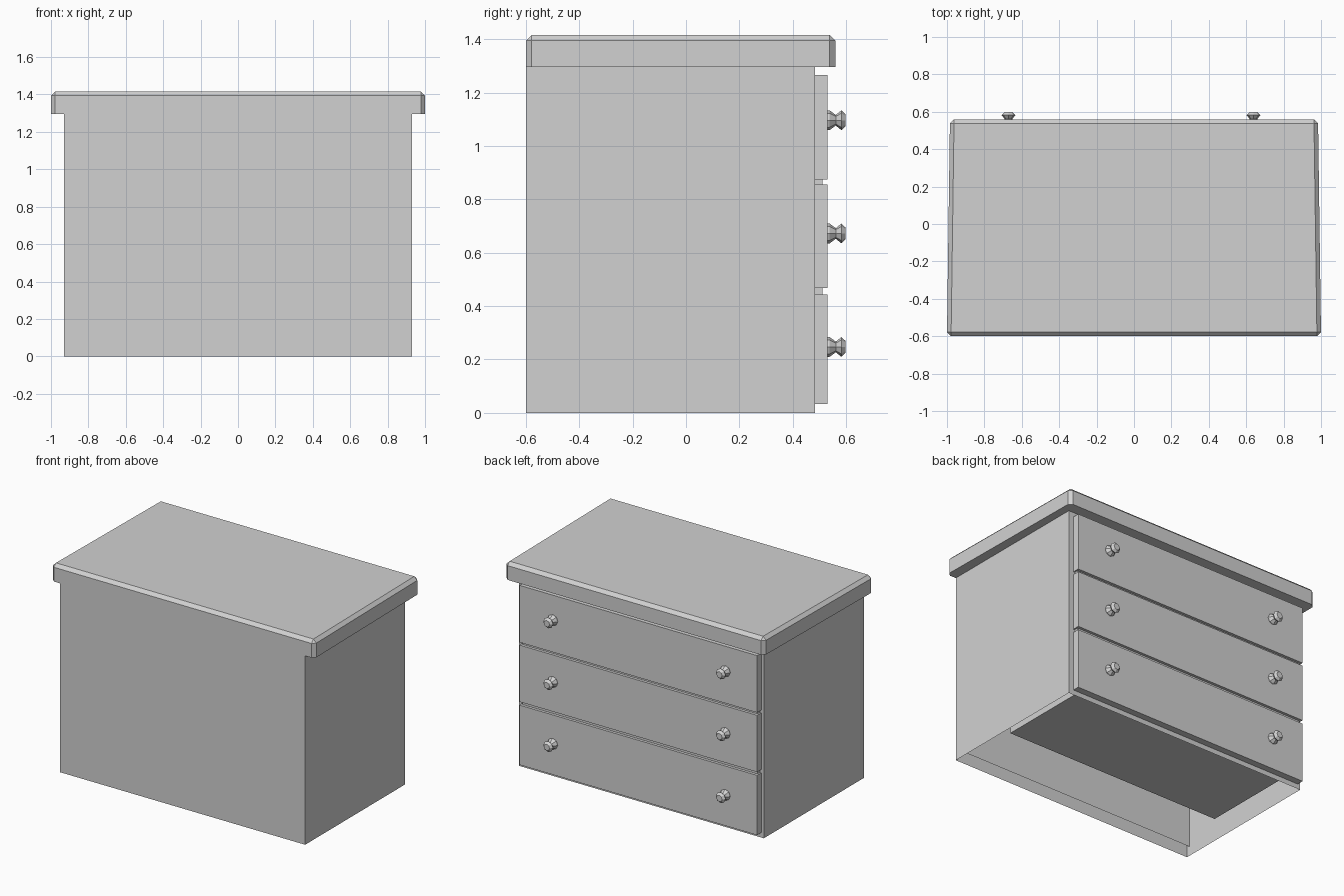
import bpy, bmesh, math
from mathutils import Matrix

cube = bpy.data.objects.get("Cube")
if cube:
    bpy.data.objects.remove(cube, do_unlink=True)

grey = bpy.data.materials.new("light_grey")
grey.use_nodes = True
COLOUR = (0.64, 0.64, 0.64, 1)
grey.diffuse_color = COLOUR
grey.node_tree.nodes["Principled BSDF"].inputs["Base Color"].default_value = COLOUR


def finish(name, bm):
    mesh = bpy.data.meshes.new(name)
    bm.to_mesh(mesh)
    bm.free()
    mesh.materials.append(grey)
    obj = bpy.data.objects.new(name, mesh)
    bpy.context.collection.objects.link(obj)
    return obj


def box_mesh(x, y, z):
    """Box spanning the given (low, high) ranges."""
    bm = bmesh.new()
    bmesh.ops.create_cube(bm, size=1)
    for v in bm.verts:
        v.co = [r[0] if c < 0 else r[1] for c, r in zip(v.co, (x, y, z))]
    return bm


def box(name, x, y, z):
    return finish(name, box_mesh(x, y, z))


def open_box(name, x, y, z):
    """Thin-skinned box without its bottom face."""
    bm = box_mesh(x, y, z)
    bm.normal_update()
    bottom = [f for f in bm.faces if f.normal.z < -0.9]
    bmesh.ops.delete(bm, geom=bottom, context='FACES_ONLY')
    return finish(name, bm)


# Cabinet shell, open underneath, with a slightly inset lining
open_box("cabinet_body", (-0.93, 0.93), (-0.6, 0.484), (0, 1.296))
lining = open_box("cabinet_lining", (-0.924, 0.924), (-0.57, 0.478), (0.06, 1.28))
lining.data.flip_normals()

# Tapered top with chamfered upper edges and corners
bm = box_mesh((-1, 1), (-0.6, 0.56), (1.296, 1.416))
for v in bm.verts:
    if v.co.y > 0:
        v.co.x *= 0.984
edges = [e for e in bm.edges if max(v.co.z for v in e.verts) > 1.4]
bmesh.ops.bevel(bm, geom=edges, offset=0.022, segments=1,
                affect='EDGES', profile=0.5)
finish("table_top", bm)


def knob(name, x, z):
    """Eight-sided turned knob pointing along +y."""
    profile = [(0.528, 0.037), (0.538, 0.037), (0.561, 0.02),
               (0.582, 0.037), (0.598, 0.022)]
    bm = bmesh.new()
    rings = []
    for y, r in profile:
        rings.append([bm.verts.new((x + r * math.cos(a), y, z + r * math.sin(a)))
                      for a in (i * math.tau / 8 for i in range(8))])
    for low, high in zip(rings, rings[1:]):
        for i in range(8):
            j = (i + 1) % 8
            bm.faces.new((low[i], low[j], high[j], high[i]))
    bm.faces.new(rings[0])
    bm.faces.new(rings[-1])
    bmesh.ops.recalc_face_normals(bm, faces=bm.faces)
    finish(name, bm)


# Drawers: front panel, box behind it and two knobs each
drawers = {"lower": (0.034, 0.444), "middle": (0.467, 0.856), "upper": (0.875, 1.266)}
for level, (low, high) in drawers.items():
    box(level + "_drawer_front", (-0.911, 0.893), (0.48, 0.53), (low, high))
    box(level + "_drawer_box", (-0.835, 0.809), (-0.222, 0.47), (low + 0.036, high - 0.04))
for row, z in enumerate((0.247, 0.672, 1.096)):
    for side, x in (("right", -0.671), ("left", 0.639)):
        knob(f"{side}_knob_{row + 1}", x, z)

# Recessed rails filling the gaps between the drawers
for name, low, high in (("lower_rail", 0.444, 0.467), ("upper_rail", 0.856, 0.875)):
    box(name, (-0.9, 0.882), (0.48, 0.511), (low, high))
